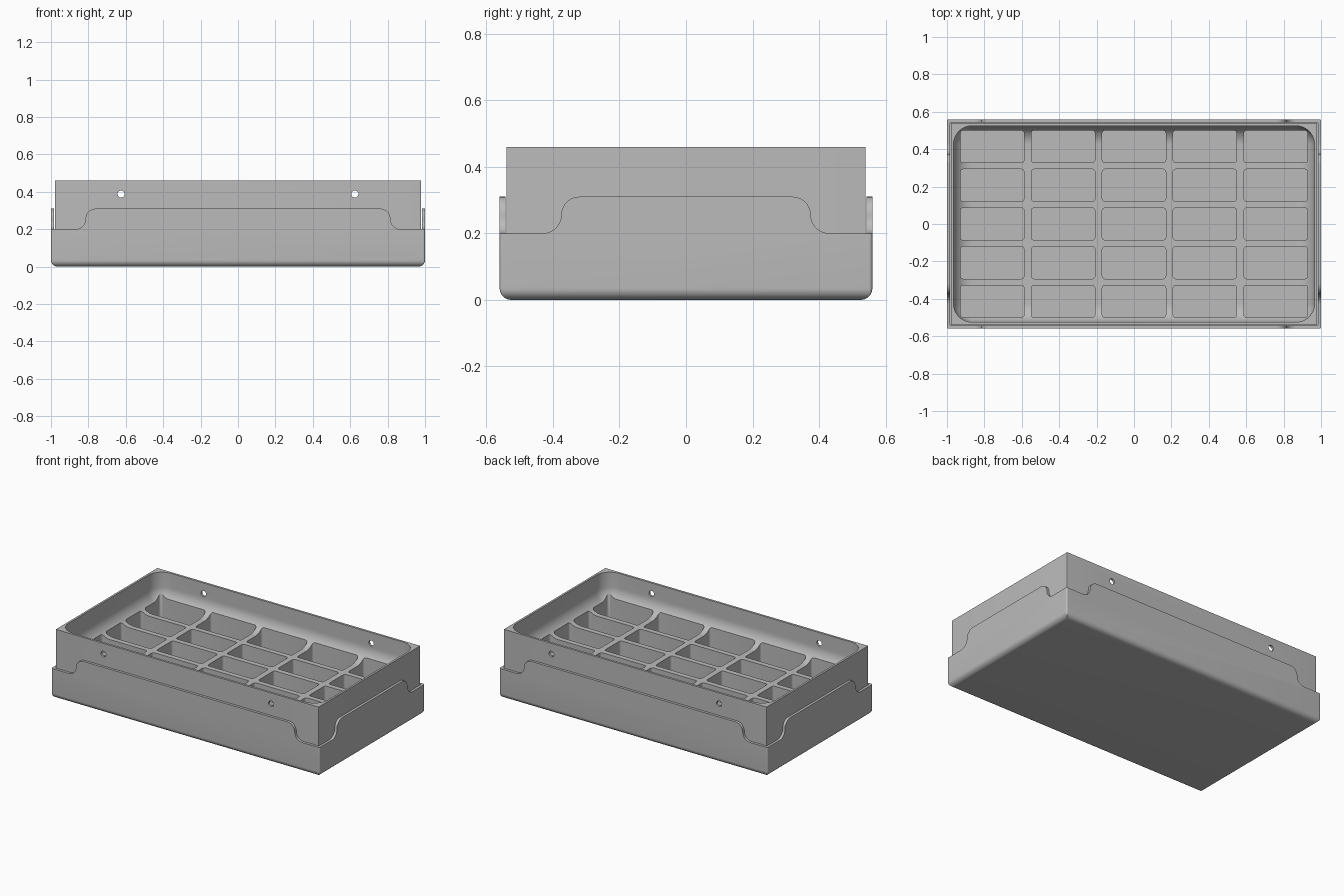
import bpy, bmesh, math
from mathutils import Vector, Matrix

cube = bpy.data.objects.get("Cube")
if cube:
    bpy.data.objects.remove(cube, do_unlink=True)

grey = bpy.data.materials.new("plain grey")
grey.use_nodes = True
grey.diffuse_color = (0.5, 0.5, 0.5, 1)
grey.node_tree.nodes["Principled BSDF"].inputs["Base Color"].default_value = (0.5, 0.5, 0.5, 1)


def finish(bm, name):
    bmesh.ops.recalc_face_normals(bm, faces=bm.faces)
    mesh = bpy.data.meshes.new(name)
    bm.to_mesh(mesh)
    bm.free()
    mesh.materials.append(grey)
    obj = bpy.data.objects.new(name, mesh)
    bpy.context.collection.objects.link(obj)
    return obj


def loft(bm, hx, hy, radius, levels, cx=0, cy=0, steps=8):
    """Closed solid of stacked rounded rectangles; levels are (inset, z)."""
    rings = []
    for inset, z in levels:
        r = max(radius - inset, 0.002)
        ring = []
        for q, (sx, sy) in enumerate(((1, 1), (-1, 1), (-1, -1), (1, -1))):
            for i in range(steps + 1):
                a = (q + i / steps) * math.pi / 2
                ring.append(bm.verts.new((cx + sx * (hx - inset - r) + r * math.cos(a),
                                          cy + sy * (hy - inset - r) + r * math.sin(a), z)))
        rings.append(ring)
    n = len(rings[0])
    for low, high in zip(rings, rings[1:]):
        for i in range(n):
            j = (i + 1) % n
            bm.faces.new((low[i], low[j], high[j], high[i]))
    bm.faces.new(rings[0][::-1])
    bm.faces.new(rings[-1])


def fillet(radius, z, steps=8):
    """Levels for a rounded bottom edge that starts at height z."""
    angles = [i / steps * math.pi / 2 for i in range(steps + 1)]
    return [(radius * (1 - math.sin(a)), z + radius * (1 - math.cos(a))) for a in angles]


def cut(obj, cutter):
    cutter.hide_render = True
    mod = obj.modifiers.new("cut", "BOOLEAN")
    mod.operation = "DIFFERENCE"
    mod.solver = "EXACT"
    mod.object = cutter
    bpy.context.view_layer.objects.active = obj
    bpy.ops.object.modifier_apply(modifier=mod.name)
    bpy.data.objects.remove(cutter, do_unlink=True)


def notches(end, wall, along_x):
    """Four prisms that lower the rim near the corners with an S curve."""
    low, high, r = 0.2, 0.31, 0.055
    arc = [i / 10 * math.pi / 2 for i in range(11)]
    curve = [(end + r * math.sin(a), high - r * (1 - math.cos(a))) for a in arc]
    curve += [(end + 2 * r - r * math.cos(a), low + r * (1 - math.sin(a))) for a in arc[1:]]
    profile = [(end, 0.4)] + curve + [(1.1, low), (1.1, 0.4)]
    bm = bmesh.new()
    for s in (-1, 1):
        for t in (-1, 1):
            sides = []
            for d in (wall, wall + 0.1):
                sides.append([bm.verts.new((s * u, t * d, z) if along_x else (t * d, s * u, z))
                              for u, z in profile])
            n = len(profile)
            for i in range(n):
                j = (i + 1) % n
                bm.faces.new((sides[0][i], sides[0][j], sides[1][j], sides[1][i]))
            bm.faces.new(sides[0][::-1])
            bm.faces.new(sides[1])
    return finish(bm, "rim_notch_cutter")


# Outer tray: rounded base, cavity, stepped rim
bm = bmesh.new()
loft(bm, 1.0, 0.56, 0.01, fillet(0.035, 0) + [(0, 0.31)])
tray = finish(bm, "outer_tray")
bm = bmesh.new()
loft(bm, 0.983, 0.543, 0.004, [(0, 0.05), (0, 0.5)])
cut(tray, finish(bm, "cavity_cutter"))
cut(tray, notches(0.76, 0.53, True))
cut(tray, notches(0.32, 0.97, False))

# Inner block with a dished recess
bm = bmesh.new()
loft(bm, 0.979, 0.54, 0.003, [(0, 0.05), (0, 0.46)])
block = finish(bm, "compartment_block")
bm = bmesh.new()
loft(bm, 0.965, 0.525, 0.1, fillet(0.1, 0.26, 12) + [(0, 0.5)], steps=12)
cut(block, finish(bm, "recess_cutter"))

# Five by five compartments
bm = bmesh.new()
for col in range(-2, 3):
    for row in range(-2, 3):
        loft(bm, 0.17, 0.086, 0.015, [(0, 0.06), (0, 0.44)],
             col * 0.379, row * 0.207, steps=4)
cut(block, finish(bm, "compartment_cutter"))

# Pin holes through the front and back walls
bm = bmesh.new()
for x in (-0.625, 0.625):
    bmesh.ops.create_cone(bm, cap_ends=True, segments=24, radius1=0.019, radius2=0.019, depth=1.4,
                          matrix=Matrix.Translation((x, 0, 0.388)) @ Matrix.Rotation(math.pi / 2, 4, "X"))
cut(block, finish(bm, "pin_hole_cutter"))

# Smooth the fillets, keep the edges crisp
for obj in (tray, block):
    bpy.ops.object.select_all(action="DESELECT")
    obj.select_set(True)
    bpy.context.view_layer.objects.active = obj
    bpy.ops.object.shade_smooth_by_angle(angle=math.radians(30))
